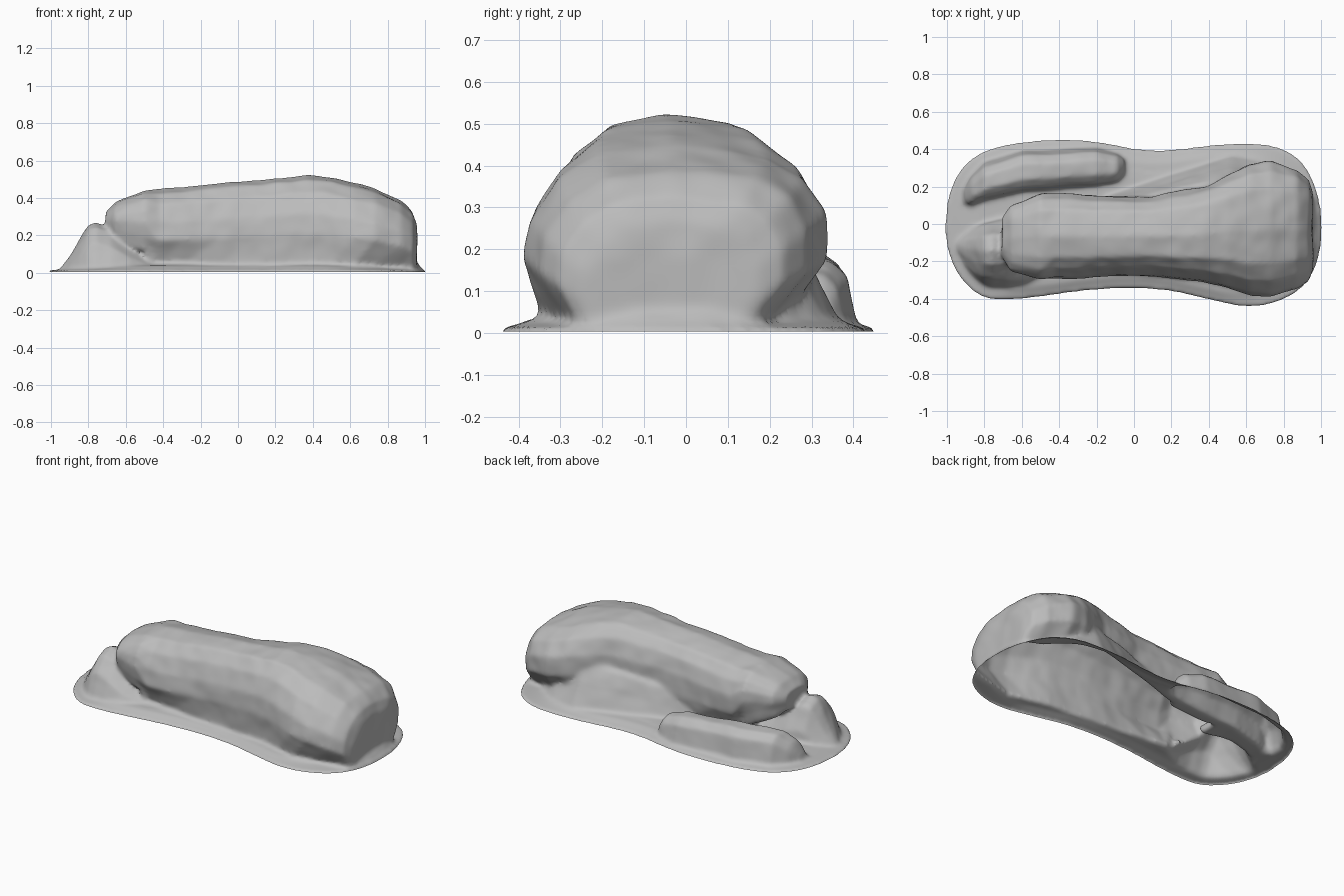
import bpy
import bmesh
from mathutils import Vector, noise

cube = bpy.data.objects.get("Cube")
if cube:
    bpy.data.objects.remove(cube, do_unlink=True)

stone = bpy.data.materials.new("stone_grey")
stone.use_nodes = True
stone.diffuse_color = (0.5, 0.5, 0.5, 1)
stone.node_tree.nodes["Principled BSDF"].inputs["Base Color"].default_value = (0.5, 0.5, 0.5, 1)

# Cross-section outlines: across (-1 to 1), up (0 to 1)
BOULDER = [(-.87, 0), (-.95, .25), (-1, .5), (-.95, .67), (-.77, .85), (-.5, .96),
           (0, 1), (.62, .95), (.86, .86), (1, .7), (1, .5), (.88, .27), (.8, 0)]
LEDGE = [(-1, 0), (-.95, .5), (-.8, .85), (-.4, 1), (.3, 1), (.7, .87), (.88, .5), (1, 0)]
DOME = [(-1, 0), (-.93, .35), (-.7, .7), (-.3, .94), (.1, 1), (.5, .91), (.87, .55), (1, 0)]
FOOT = [(-1, 0), (-1, 1), (.3, 1), (.55, .7), (.85, .4), (1, 0)]


def add_rings(bm, rings):
    """Skin a list of closed rings and cap both ends."""
    loops = [[bm.verts.new(p) for p in ring] for ring in rings]
    n = len(loops[0])
    for a, b in zip(loops, loops[1:]):
        for i in range(n):
            j = (i + 1) % n
            bm.faces.new((a[i], a[j], b[j], b[i]))
    bm.faces.new(loops[0][::-1])
    bm.faces.new(loops[-1])


def add_rock(bm, profile, stations):
    """Loft through stations: x, front y, back y, bottom z, top z, optional undercut."""
    rings = []
    for x, front, back, low, high, *undercut in stations:
        mid, half = (front + back) / 2, (back - front) / 2
        rings.append([(x, mid + u * half * (1 - (v < .4) * sum(undercut)),
                       low + v * (high - low)) for u, v in profile])
    add_rings(bm, rings)


def round_corners(points):
    """Cut the corners of a closed outline."""
    result = []
    for i, p in enumerate(points):
        a, b = Vector(p), Vector(points[(i + 1) % len(points)])
        result += [a.lerp(b, .25), a.lerp(b, .75)]
    return result


bm = bmesh.new()

# Main boulder, overhanging at its narrow end
G = -.1
add_rock(bm, BOULDER, [
    (-.71, -.17, .03, .22, .33), (-.66, -.25, .1, .18, .38), (-.5, -.29, .16, .11, .44),
    (-.42, -.29, .16, G, .447, .25), (-.3, -.29, .16, G, .455, .2),
    (-.1, -.28, .15, G, .475, .05), (.1, -.28, .15, G, .495),
    (.37, -.31, .2, G, .523), (.5, -.34, .26, G, .51), (.62, -.385, .315, G, .48, .05),
    (.73, -.39, .335, G, .45, .15), (.87, -.35, .29, G, .39, .2),
    (.935, -.31, .23, G, .33, .18), (.955, -.25, .17, G, .27, .1)])

# Low rock at the narrow end, tapering along the front
add_rock(bm, DOME, [
    (-.94, -.19, -.06, G, .04), (-.9, -.26, -.02, G, .09), (-.85, -.31, 0, G, .17),
    (-.8, -.34, .02, G, .255), (-.76, -.35, .03, G, .27), (-.68, -.36, .05, G, .235),
    (-.58, -.36, .05, G, .16), (-.45, -.32, .05, G, .09), (-.3, -.3, .05, G, .06),
    (-.1, -.27, .05, G, .04)])

# Long low rock behind
add_rock(bm, LEDGE, [
    (-.91, .1, .2, G, .05), (-.87, .09, .27, G, .13), (-.8, .12, .34, G, .19),
    (-.6, .17, .4, G, .2), (-.4, .18, .41, G, .185), (-.2, .2, .42, G, .17),
    (-.09, .22, .39, G, .14), (-.05, .26, .36, G, .08)])

# Sloping foot behind the wide end
add_rock(bm, FOOT, [
    (-.15, 0, .18, G, .14), (.05, 0, .24, G, .21), (.3, 0, .32, G, .25),
    (.52, 0, .39, G, .27), (.68, 0, .38, G, .18), (.82, 0, .32, G, .06)])

# Ramp under the wide end
add_rock(bm, LEDGE, [
    (.8, -.27, .24, G, .1), (.93, -.27, .24, G, .09), (.965, -.24, .2, G, .045),
    (.99, -.2, .15, G, .015)])

# Ground skirt with a waisted outline
outline = [(-1, 0), (-.98, .17), (-.9, .32), (-.75, .41), (-.45, .45), (-.2, .44), (.1, .375),
           (.5, .43), (.75, .42), (.9, .33), (.98, .15), (1, -.05), (.96, -.25), (.85, -.38),
           (.63, -.45), (.4, -.4), (.15, -.34), (-.2, -.34), (-.6, -.4), (-.8, -.4),
           (-.93, -.28), (-.99, -.13)]
outline = round_corners(round_corners(outline))
levels = [(1.012, G), (1.012, .012), (.93, .02), (.84, .035), (.6, .045)]
add_rings(bm, [[(x * s, y * s, z) for x, y in outline] for s, z in levels])

bmesh.ops.recalc_face_normals(bm, faces=bm.faces)
mesh = bpy.data.meshes.new("boulder_outcrop")
bm.to_mesh(mesh)
bm.free()
rock = bpy.data.objects.new("boulder_outcrop", mesh)
bpy.context.collection.objects.link(rock)

# Fuse the rocks into one weathered skin
remesh = rock.modifiers.new("fuse", 'REMESH')
remesh.mode = 'VOXEL'
remesh.voxel_size = .012
smooth = rock.modifiers.new("weather", 'SMOOTH')
smooth.factor = .5
smooth.iterations = 8
graph = bpy.context.evaluated_depsgraph_get()
bm = bmesh.new()
bm.from_object(rock, graph)
rock.modifiers.clear()

# Uneven stone surface
bm.normal_update()
for v in bm.verts:
    if v.co.z > .04:
        bump = noise.noise(v.co * 5) * .01 + noise.noise(v.co * 12) * .004
        v.co += v.normal * bump * min(1, v.co.z * 6)

# Open the hollow underside
bmesh.ops.bisect_plane(bm, geom=bm.verts[:] + bm.edges[:] + bm.faces[:],
                       plane_co=Vector((0, 0, .004)), plane_no=Vector((0, 0, 1)),
                       clear_inner=True)
bm.to_mesh(mesh)
bm.free()
mesh.materials.clear()
mesh.materials.append(stone)
for face in mesh.polygons:
    face.material_index = 0

bpy.context.view_layer.objects.active = rock
rock.select_set(True)
bpy.ops.object.shade_smooth_by_angle(angle=.9)
